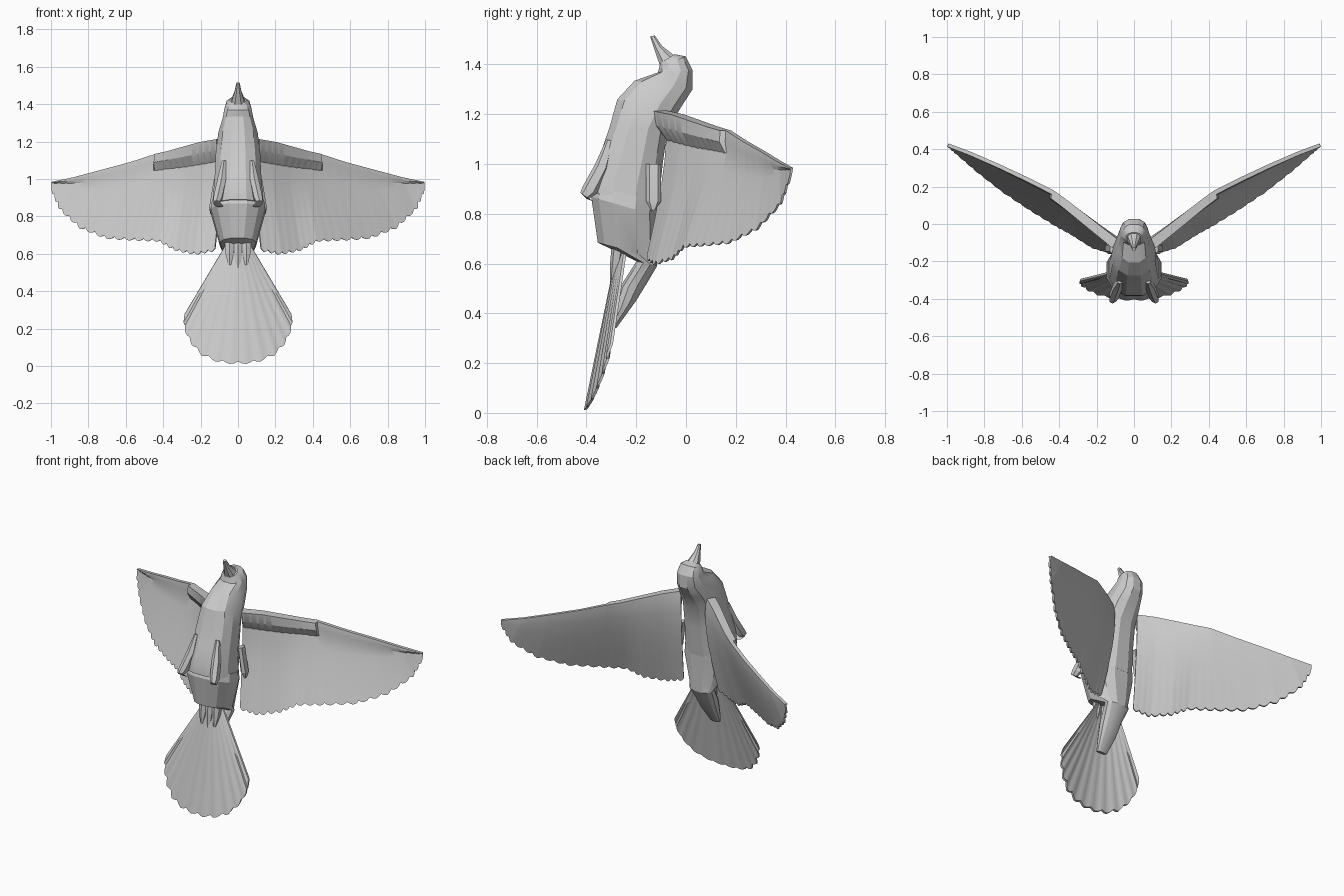
import bpy, bmesh, math
from mathutils import Vector

if "Cube" in bpy.data.objects:
    bpy.data.objects.remove(bpy.data.objects["Cube"])

grey = bpy.data.materials.new("plumage_grey")
grey.diffuse_color = (0.6, 0.6, 0.6, 1)
grey.use_nodes = True
grey.node_tree.nodes["Principled BSDF"].inputs["Base Color"].default_value = grey.diffuse_color


def finish(name, bm, angle=30):
    bmesh.ops.remove_doubles(bm, verts=bm.verts, dist=1e-5)
    bmesh.ops.recalc_face_normals(bm, faces=bm.faces)
    mesh = bpy.data.meshes.new(name)
    bm.to_mesh(mesh)
    bm.free()
    obj = bpy.data.objects.new(name, mesh)
    bpy.context.collection.objects.link(obj)
    mesh.materials.append(grey)
    bpy.ops.object.select_all(action='DESELECT')
    obj.select_set(True)
    bpy.context.view_layer.objects.active = obj
    bpy.ops.object.shade_smooth_by_angle(angle=math.radians(angle))
    return obj


def loft(name, rings, sides=12, power=2.4, x=0, angle=24):
    """Each ring: front (y, z), back (y, z), half width; rounded-box section."""
    bm = bmesh.new()
    loops = []
    for i, (yf, zf, yb, zb, w, *dx) in enumerate(rings):
        front, back = Vector((0, yf, zf)), Vector((0, yb, zb))
        mid, half = (front + back) / 2, (back - front) / 2
        loop = []
        for k in range(sides):
            a = 2 * math.pi * (k + 0.5) / sides
            c, s = math.cos(a), math.sin(a)
            c = math.copysign(abs(c) ** (2 / power), c)
            s = math.copysign(abs(s) ** (2 / power), s)
            p = mid + half * s
            p.x = (dx[0] if dx else 0) + w * c
            loop.append(bm.verts.new(p))
        loops.append(loop)
    for a, b in zip(loops, loops[1:]):
        for k in range(sides):
            j = (k + 1) % sides
            bm.faces.new((a[k], a[j], b[j], b[k]))
    bm.faces.new(loops[0])
    bm.faces.new(loops[-1])
    return finish(name, bm, angle)


def sample(points, u):
    f = u * (len(points) - 1)
    i = min(int(f), len(points) - 2)
    return Vector(points[i]).lerp(Vector(points[i + 1]), f - i)


def feather_sheet(name, lead, trail, feathers, amp, rows, normal, bulge, thick, mirror=1):
    """Thin closed sheet between two edges, with a scalloped outer edge."""
    bm = bmesh.new()
    cols = feathers * 4
    normal = Vector(normal).normalized()
    front, back = [], []
    for i in range(cols + 1):
        u = i / cols
        a, b = sample(lead, u), sample(trail, u)
        b += (b - a).normalized() * amp * (abs(math.sin(math.pi * feathers * u)) - 0.6)
        fcol, bcol = [], []
        for t in rows:
            p = a.lerp(b, t) + normal * bulge(u, t)
            q = p - normal * thick(u, t)
            for v, col in ((p, bcol), (q, fcol)):
                col.append(bm.verts.new((v.x * mirror, v.y, v.z)))
        front.append(fcol)
        back.append(bcol)
    n = len(rows) - 1
    for i in range(cols):
        for j in range(n):
            for s in (front, back):
                bm.faces.new((s[i][j], s[i + 1][j], s[i + 1][j + 1], s[i][j + 1]))
        for j in (0, n):
            bm.faces.new((front[i][j], front[i + 1][j], back[i + 1][j], back[i][j]))
    for i in (0, cols):
        for j in range(n):
            bm.faces.new((front[i][j], front[i][j + 1], back[i][j + 1], back[i][j]))
    return finish(name, bm)


# Head, neck and breast, ending in a rim over the belly
loft("head_and_breast", [
    (-.105, 1.405, -.045, 1.442, .045), (-.108, 1.39, 0, 1.433, .062),
    (-.115, 1.368, .028, 1.378, .075), (-.21, 1.335, .03, 1.30, .085),
    (-.28, 1.26, -.015, 1.23, .108), (-.31, 1.15, -.07, 1.14, .122),
    (-.345, 1.05, -.09, 1.0, .127), (-.385, .95, -.10, .90, .135),
    (-.39, .89, -.11, .82, .14)])

# Beak
loft("beak", [
    (-.145, 1.512, -.125, 1.517, .009), (-.128, 1.46, -.095, 1.475, .019),
    (-.112, 1.41, -.055, 1.445, .034), (-.10, 1.38, -.03, 1.42, .045)], sides=8)

# Belly narrowing into the rump behind the tail
loft("belly_and_rump", [
    (-.37, .91, -.11, .85, .142), (-.385, .87, -.112, .79, .15),
    (-.358, .685, -.112, .62, .10), (-.20, .61, -.115, .59, .08),
    (-.27, .50, -.15, .53, .065), (-.295, .40, -.20, .45, .055),
    (-.31, .35, -.28, .34, .035)])

# Wings, with a thick arm along the inner leading edge
LEAD = [(.09, -.08, 1.215), (.18, -.01, 1.20), (.27, .06, 1.175), (.36, .13, 1.15),
        (.43, .18, 1.135), (.57, .25, 1.09), (.72, .32, 1.05), (.87, .385, 1.01),
        (.99, .43, .985)]
TRAIL = [(.12, -.15, .62), (.22, -.12, .60), (.33, -.05, .62), (.42, 0, .67),
         (.55, .08, .675), (.70, .18, .685), (.84, .29, .74), (.95, .385, .84),
         (.995, .425, .95)]


def wing_bulge(u, t):
    return .03 * (1 - u) * math.sin(math.pi * t ** .7)


def wing_thick(u, t):
    arm = .045 if u < .5 else .018
    return .01 + arm * (1 - u * .5) * max(0, 1 - max(0, t - .1) / .1)


for side, m in (("right", 1), ("left", -1)):
    feather_sheet(side + "_wing", LEAD, TRAIL, 22, .016,
                  (0, .1, .2, .35, .5, .75, 1), (-.47, .88, .05),
                  wing_bulge, wing_thick, m)
    # Tucked leg tuft with its small foot
    loft(side + "_leg", [
        (-.32, 1.10, -.29, 1.09, .012, .075 * m), (-.365, 1.0, -.31, .98, .026, .088 * m),
        (-.415, .91, -.36, .88, .026, .108 * m), (-.425, .885, -.39, .86, .018, .115 * m),
        (-.40, .86, -.37, .85, .022, .10 * m)], sides=6)
    # Flank feather tip
    loft(side + "_flank_feather", [
        (-.16, 1.0, -.10, 1.0, .015, .115 * m), (-.16, .85, -.10, .85, .018, .138 * m),
        (-.14, .81, -.12, .82, .008, .142 * m)], sides=6)

# Fanned tail with its outer edges swept backwards
HALF = [(.29, .27), (.285, .20), (.25, .125), (.19, .06), (.10, .025), (0, .016)]
outline = [(-x, z) for x, z in HALF] + [(x, z) for x, z in HALF[-2::-1]]
tail_trail = [(x, -.40 + .21 * z + .045 * (x / .29) ** 2, z) for x, z in outline]
tail_lead = [(.065 * (i / 5 - 1), -.268 + .03 * (i / 5 - 1) ** 2, .65) for i in range(11)]
feather_sheet("tail", tail_lead, tail_trail, 12, .014, (0, .3, .6, 1), (0, .98, .2),
              lambda u, t: .004 * t * math.cos(u * 24 * math.pi),
              lambda u, t: .012)

# Covert feathers under the tail root
for x, z in ((-.045, .54), (0, .50), (.045, .54)):
    loft("tail_covert", [
        (-.30, .66, -.25, .66, .03, x), (-.305, .60, -.26, .60, .024, x),
        (-.305, z, -.285, z, .008, x)], sides=6)
